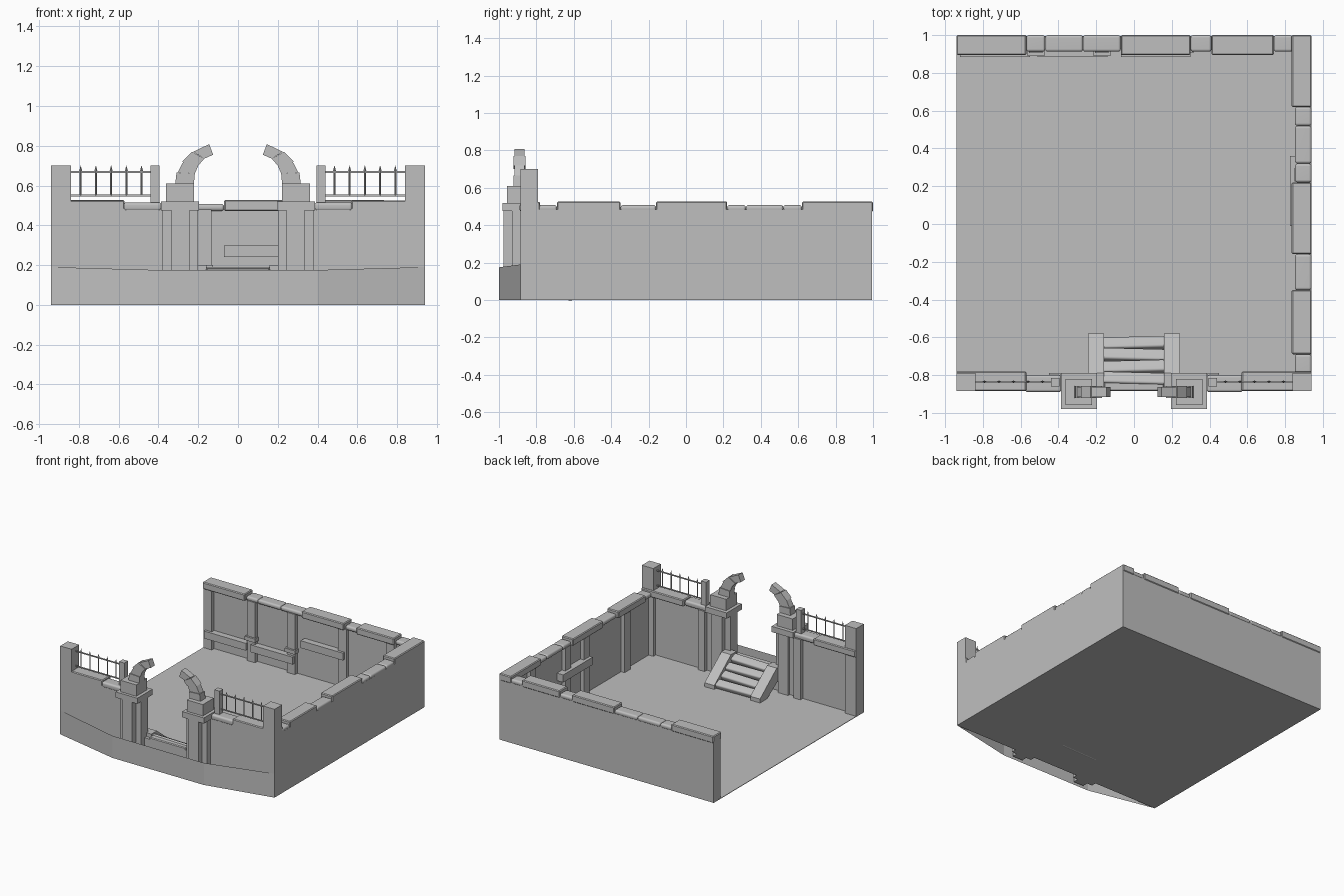
import bpy, bmesh, math
from mathutils import Matrix

old = bpy.data.objects.get("Cube")
if old:
    bpy.data.objects.remove(old, do_unlink=True)

stone = bpy.data.materials.new("stone_grey")
stone.use_nodes = True
GREY = (0.52, 0.52, 0.52, 1)
stone.diffuse_color = GREY
stone.node_tree.nodes["Principled BSDF"].inputs["Base Color"].default_value = GREY


def finish(name, bm):
    mesh = bpy.data.meshes.new(name)
    bm.to_mesh(mesh)
    bm.free()
    mesh.materials.append(stone)
    obj = bpy.data.objects.new(name, mesh)
    bpy.context.collection.objects.link(obj)
    return obj


def box(name, xs, ys, zs, bevel=0, segments=1):
    """Box from its x, y and z ranges."""
    bm = bmesh.new()
    bmesh.ops.create_cube(bm, size=1)
    for v in bm.verts:
        for i, (a, b) in enumerate((xs, ys, zs)):
            v.co[i] = (a + b) / 2 + v.co[i] * (b - a)
    obj = finish(name, bm)
    if bevel:
        mod = obj.modifiers.new("worn_edges", 'BEVEL')
        mod.width, mod.segments = bevel, segments
        if segments > 1:
            for p in obj.data.polygons:
                p.use_smooth = True
            obj.modifiers.new("flat_sides", 'WEIGHTED_NORMAL')
    return obj


def prism(name, points, axis, lo, hi):
    """Extrude a closed outline along x (yz points) or y (xz points)."""
    bm = bmesh.new()
    place = (lambda p, d: (d, p[0], p[1])) if axis == 'x' else (lambda p, d: (p[0], d, p[1]))
    face = bm.faces.new([bm.verts.new(place(p, lo)) for p in points])
    ext = bmesh.ops.extrude_face_region(bm, geom=[face])
    for v in ext["geom"]:
        if isinstance(v, bmesh.types.BMVert):
            v.co = place(points[0], hi)[:1] + tuple(v.co[1:]) if axis == 'x' else (v.co.x, hi, v.co.z)
    bmesh.ops.recalc_face_normals(bm, faces=bm.faces)
    return finish(name, bm)


def span(s, a, b):
    """Range a..b mirrored to side s."""
    return (min(s * a, s * b), max(s * a, s * b))


W, BACK, FRONT = 0.94, 0.995, -0.885
WALL = 0.485

# Floor and outer wall panels
box("floor", (-W, W), (FRONT, BACK), (0, 0.004))
box("back_wall", (-W, W), (0.935, BACK), (0, WALL))
box("left_wall", (0.88, W), (FRONT, BACK), (0, WALL))
for s in (-1, 1):
    box("front_wall", span(s, 0.3, W), (FRONT, -0.82), (0, WALL))
box("gate_sill", (-0.32, 0.32), (FRONT, -0.83), (0, 0.17))

# Bulging apron below the gate, an open sheet
bm = bmesh.new()
plan = [(-W, FRONT, 0.19), (-0.4, -1.0, 0.175), (0.4, -1.0, 0.175), (W, FRONT, 0.19)]
low = [bm.verts.new((x, y, 0)) for x, y, z in plan]
high = [bm.verts.new((x, y, z)) for x, y, z in plan]
for i in range(3):
    bm.faces.new((low[i], low[i + 1], high[i + 1], high[i]))
finish("apron", bm)


# Coping stones: large ones are square, small ones are rounded
def coping(name, edges, along_x):
    for a, b, large in edges:
        inner, top = (0.105, 0.527) if large else (0.088, 0.508)
        zs = (0.472, top)
        bev = (0.006, 1) if large else (0.014, 3)
        if along_x:
            box(name, (a, b), (1 - inner, 1.0), zs, *bev)
        else:
            box(name, (W - inner, W), (a, b), zs, *bev)


coping("back_coping", [(-W, -0.57, 1), (-0.57, -0.47, 0), (-0.47, -0.27, 0), (-0.27, -0.07, 0),
                       (-0.07, 0.3, 1), (0.3, 0.41, 0), (0.41, 0.74, 1), (0.74, 0.84, 0)], True)
coping("left_coping", [(0.62, 1.0, 1), (0.52, 0.62, 0), (0.32, 0.52, 0), (0.22, 0.32, 0),
                       (-0.16, 0.22, 1), (-0.35, -0.16, 0), (-0.69, -0.35, 1), (-0.79, -0.69, 0)], False)

# Posts and beams on the inner wall faces
for x in (-0.9, -0.52, -0.17, 0.28, 0.7):
    box("back_post", (x - 0.036, x + 0.036), (0.905, 0.94), (0, 0.48))
for x in (-0.52, -0.17):
    box("post_collar", (x - 0.045, x + 0.045), (0.89, 0.94), (0.17, 0.2))
for a, b, z in ((-0.92, -0.55, 0.09), (-0.51, -0.14, 0.09), (-0.07, 0.3, 0.24)):
    box("back_beam", (a, b), (0.885, 0.94), (z, z + 0.058))
for y in (0.7, 0.26, 0.03, -0.48):
    box("left_post", (0.85, 0.89), (y - 0.036, y + 0.036), (0, 0.48))
box("left_beam", (0.825, 0.89), (-0.01, 0.36), (0.24, 0.3))

for s in (-1, 1):
    # Front wall coping and posts
    box("front_coping", span(s, 0.57, W), (FRONT, -0.78), (0.472, 0.525), 0.006)
    box("front_coping_small", span(s, 0.385, 0.575), (-0.89, -0.8), (0.472, 0.515), 0.014, 3)
    box("corner_post", span(s, 0.84, W), (FRONT, -0.79), (0, 0.7))
    box("fence_post", span(s, 0.395, 0.44), (-0.86, -0.815), (0.5, 0.7))
    box("inner_front_post", span(s, 0.39, 0.45), (-0.84, -0.79), (0, 0.48))

    # Iron fence
    for z in (0.55, 0.668):
        box("fence_rail", span(s, 0.43, 0.85), (-0.839, -0.831), (z - 0.004, z + 0.004))
    for i in range(5):
        bm = bmesh.new()
        x = s * (0.485 + i * 0.0765)
        bmesh.ops.create_cone(bm, cap_ends=True, segments=4, radius1=0.005, radius2=0.005, depth=0.125,
                              matrix=Matrix.Translation((x, -0.835, 0.6125)))
        bmesh.ops.create_cone(bm, cap_ends=True, segments=4, radius1=0.008, radius2=0, depth=0.03,
                              matrix=Matrix.Translation((x, -0.835, 0.687)))
        finish("fence_spike", bm)

    # Cross-shaped gate pillar with cap and plinth
    box("pillar_core", span(s, 0.245, 0.335), (-0.975, -0.8), (0.004, 0.48))
    box("pillar_wings", span(s, 0.2, 0.38), (-0.93, -0.84), (0.004, 0.48))
    box("pillar_cap", span(s, 0.197, 0.387), (-0.98, -0.79), (0.475, 0.52))
    box("pillar_plinth", span(s, 0.222, 0.362), (-0.957, -0.82), (0.52, 0.61))

    # Broken arch of stepped stones
    inner = [(0.222, 0.605), (0.217, 0.66), (0.2, 0.7), (0.17, 0.735), (0.125, 0.755)]
    outer = [(0.31, 0.605), (0.303, 0.665), (0.275, 0.72), (0.225, 0.77), (0.145, 0.808)]
    for i in range(4):
        half = 0.032 if i % 2 == 0 else 0.026
        grow = 0.006 if i % 2 == 0 else 0
        quad = [inner[i], inner[i + 1], outer[i + 1], outer[i]]
        pts = [(s * (x + (grow if k > 1 else 0)), z) for k, (x, z) in enumerate(quad)]
        prism("arch_stone", pts, 'y', -0.89 - half, -0.89 + half)

    # Sloping stair cheek
    cheek = [(-0.58, 0.004), (-0.58, 0.035), (-0.79, 0.2), (-0.86, 0.2), (-0.86, 0.13), (-0.67, 0.004)]
    prism("stair_cheek", cheek, 'x', *span(s, 0.158, 0.243))

# Stair treads, tilted worn slabs
for i in range(4):
    y, z = -0.632 - i * 0.063, 0.03 + i * 0.043
    tread = box("stair_tread", (-0.165, 0.165), (-0.033, 0.033), (-0.025, 0.025), 0.012, 2)
    tread.location = (0, y, z)
    tread.rotation_euler = (math.radians(-25), 0, math.radians((-1) ** i * 1.5))
box("stair_landing", (-0.16, 0.16), (FRONT, -0.835), (0.13, 0.185), 0.006)
